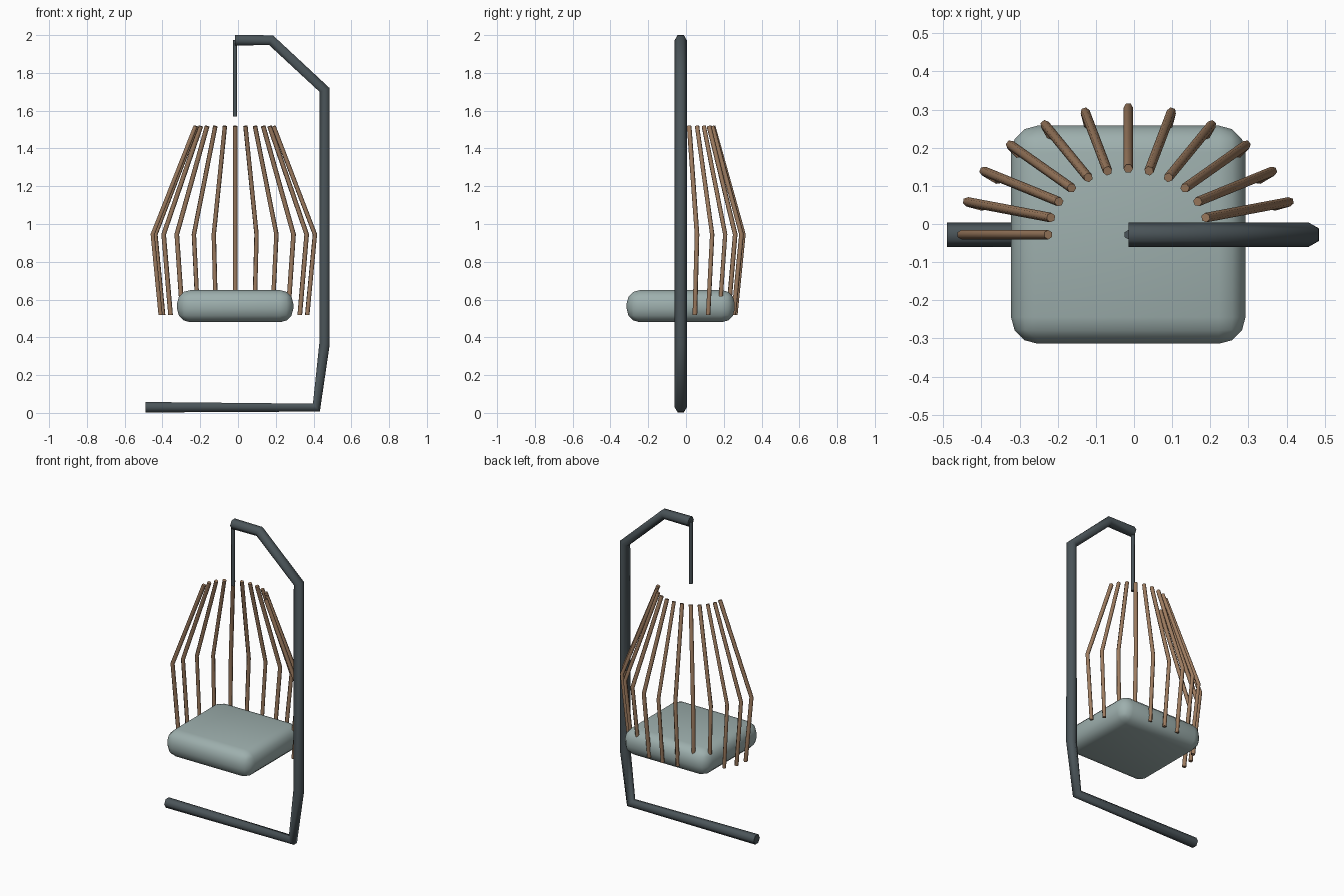
import bpy, bmesh, math
from mathutils import Vector

cube = bpy.data.objects.get("Cube")
if cube:
    bpy.data.objects.remove(cube)

# Shared centre of the hanging parts
CX, CY = -0.015, -0.028


def material(name, rgb):
    m = bpy.data.materials.new(name)
    m.use_nodes = True
    m.diffuse_color = (*rgb, 1)
    m.node_tree.nodes["Principled BSDF"].inputs["Base Color"].default_value = (*rgb, 1)
    return m


metal = material("dark grey metal", (0.07, 0.09, 0.10))
wood = material("brown cane", (0.34, 0.20, 0.115))
fabric = material("sage fabric", (0.34, 0.43, 0.42))


def add_object(name, bm, mat):
    bmesh.ops.recalc_face_normals(bm, faces=bm.faces)
    mesh = bpy.data.meshes.new(name)
    bm.to_mesh(mesh)
    bm.free()
    mesh.materials.append(mat)
    obj = bpy.data.objects.new(name, mesh)
    bpy.context.collection.objects.link(obj)
    return obj


def tube(name, points, normal, radius, mat, sides=6):
    """Sweep a polygon along a path lying in the plane with this normal."""
    pts = [Vector(p) for p in points]
    normal = Vector(normal).normalized()
    dirs = [(b - a).normalized() for a, b in zip(pts, pts[1:])]
    bm = bmesh.new()
    rings = []
    for i, p in enumerate(pts):
        tangent = (dirs[max(i - 1, 0)] + dirs[min(i, len(dirs) - 1)]).normalized()
        side = tangent.cross(normal)
        angles = [math.tau * k / sides for k in range(sides)]
        rings.append([bm.verts.new(p + radius * (math.cos(a) * normal + math.sin(a) * side))
                      for a in angles])
    for r, s in zip(rings, rings[1:]):
        for k in range(sides):
            j = (k + 1) % sides
            bm.faces.new((r[k], r[j], s[j], s[k])).smooth = True
    # Crisp end caps
    for ring in (rings[0], rings[-1]):
        bm.faces.new(ring)
        for k in range(sides):
            bm.edges.get((ring[k], ring[(k + 1) % sides])).smooth = False
    return add_object(name, bm, mat)


# Bent stand: floor bar, upright and overhanging arm
stand_path = [(-0.49, 0.03), (0.415, 0.028), (0.458, 0.365),
              (0.458, 1.71), (0.175, 1.973), (CX, 1.973)]
tube("stand", [(x, CY, z) for x, z in stand_path], (0, 1, 0), 0.032, metal)

# Hanging rod
tube("hanging_rod", [(CX, CY, 1.57), (CX, CY, 1.973)], (0, 1, 0), 0.012, metal)

# Basket canes fanned round the back: x radius, y radius, height
cane_profile = [(0.395, 0.29, 0.518), (0.437, 0.333, 0.945), (0.21, 0.173, 1.518)]
for n in range(12):
    a = math.radians(180 - 15 * n)
    path = [Vector((CX + rx * math.cos(a), CY + ry * math.sin(a), z))
            for rx, ry, z in cane_profile]
    outward = path[1] - path[2]
    tube(f"cane_{n + 1}", path, (-outward.y, outward.x, 0), 0.0125, wood)

# Rounded seat cushion
bm = bmesh.new()
bmesh.ops.create_cube(bm, size=1)
for v in bm.verts:
    v.co = Vector((CX + v.co.x * 0.615, CY + v.co.y * 0.572, 0.565 + v.co.z * 0.17))
bmesh.ops.bevel(bm, geom=bm.edges[:], offset=0.07, segments=3, profile=0.5, affect='EDGES')
for f in bm.faces:
    f.smooth = True
add_object("seat_cushion", bm, fabric)
